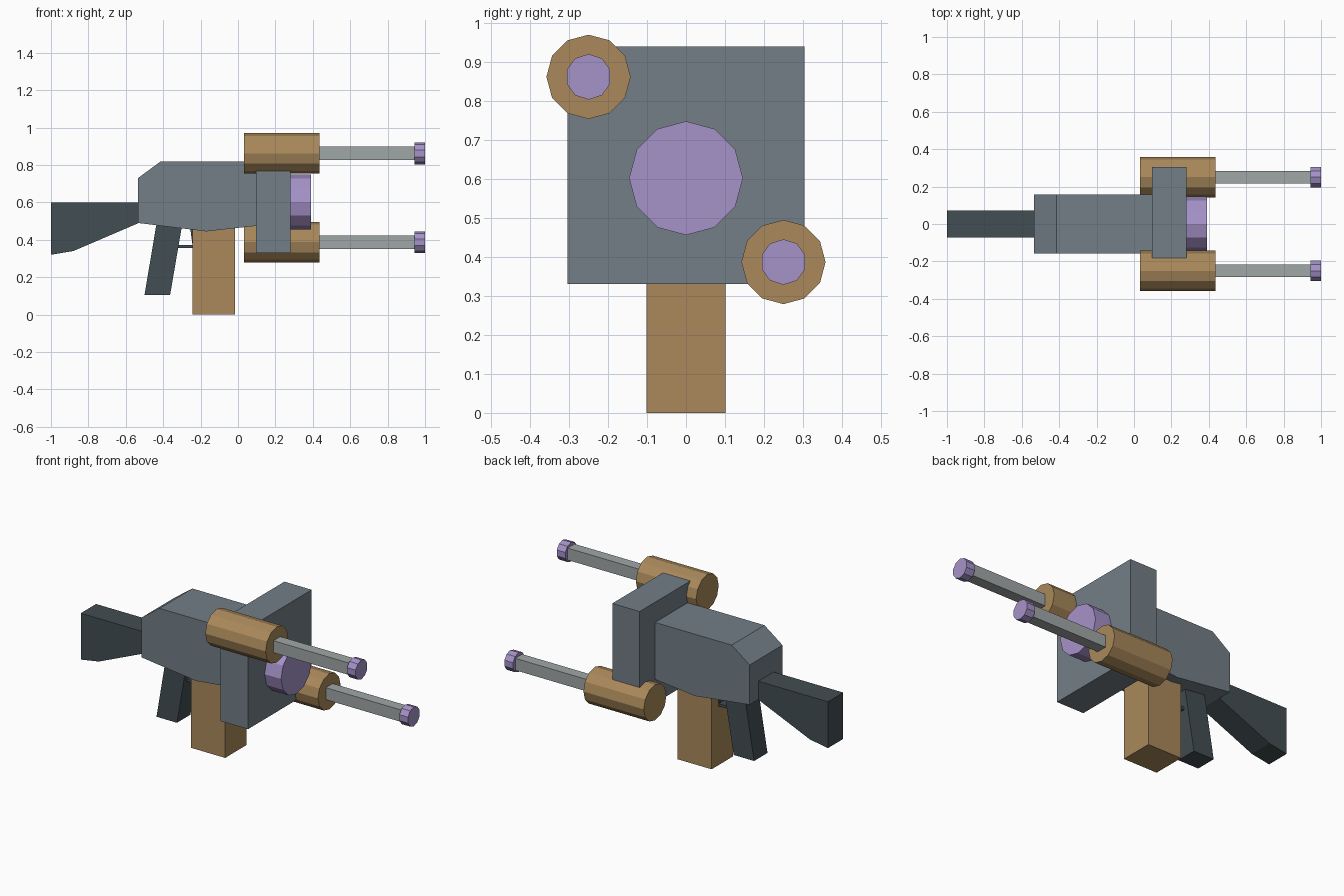
import bpy, bmesh
from math import pi
from mathutils import Matrix

if "Cube" in bpy.data.objects:
    bpy.data.objects.remove(bpy.data.objects["Cube"])


def material(name, rgb):
    m = bpy.data.materials.new(name)
    m.diffuse_color = (*rgb, 1)
    m.use_nodes = True
    m.node_tree.nodes["Principled BSDF"].inputs["Base Color"].default_value = m.diffuse_color
    return m


STEEL = material("steel", (0.17, 0.21, 0.24))
DARK = material("dark", (0.055, 0.075, 0.085))
TAN = material("tan", (0.40, 0.25, 0.105))
LILAC = material("lilac", (0.38, 0.29, 0.58))
SILVER = material("silver", (0.35, 0.38, 0.38))


def finish(name, bm, mat):
    bmesh.ops.recalc_face_normals(bm, faces=bm.faces)
    me = bpy.data.meshes.new(name)
    bm.to_mesh(me)
    bm.free()
    me.materials.append(mat)
    bpy.context.collection.objects.link(bpy.data.objects.new(name, me))


def slab(name, profile, half_width, mat):
    """Side profile in x/z, extruded symmetrically across y."""
    bm = bmesh.new()
    face = bm.faces.new([bm.verts.new((x, -half_width, z)) for x, z in profile])
    new = bmesh.ops.extrude_face_region(bm, geom=[face])["geom"]
    verts = [v for v in new if isinstance(v, bmesh.types.BMVert)]
    bmesh.ops.translate(bm, verts=verts, vec=(0, 2 * half_width, 0))
    finish(name, bm, mat)


def box(name, x0, x1, y0, y1, z0, z1, mat):
    bm = bmesh.new()
    m = (Matrix.Translation(((x0 + x1) / 2, (y0 + y1) / 2, (z0 + z1) / 2))
         @ Matrix.Diagonal((x1 - x0, y1 - y0, z1 - z0, 1)))
    bmesh.ops.create_cube(bm, size=1, matrix=m)
    finish(name, bm, mat)


def tube(name, x0, x1, y, z, r, sides, mat):
    """Cylinder along x with a corner pointing straight up."""
    bm = bmesh.new()
    bmesh.ops.create_cone(bm, cap_ends=True, segments=sides, radius1=r, radius2=r, depth=x1 - x0)
    top = max(bm.verts, key=lambda v: v.co.x)
    spin = -abs(0) if abs(top.co.y) < 1e-4 else pi / 2
    m = (Matrix.Translation(((x0 + x1) / 2, y, z))
         @ Matrix.Rotation(pi / 2, 4, 'Y') @ Matrix.Rotation(spin, 4, 'Z'))
    bmesh.ops.transform(bm, matrix=m, verts=bm.verts)
    finish(name, bm, mat)


# receiver, stock, grip
slab("receiver", [(-0.535, 0.49), (-0.17, 0.445), (0.12, 0.477), (0.12, 0.818),
                  (-0.415, 0.818), (-0.535, 0.73)], 0.157, STEEL)
slab("stock", [(-1, 0.32), (-0.88, 0.34), (-0.53, 0.49), (-0.53, 0.60), (-1, 0.60)], 0.073, DARK)
slab("grip", [(-0.50, 0.105), (-0.363, 0.105), (-0.297, 0.49), (-0.435, 0.49)], 0.064, DARK)

# trigger guard: lower bar and short front strut
box("guard_bar", -0.33, -0.235, -0.035, 0.035, 0.356, 0.372, DARK)
slab("guard_strut", [(-0.242, 0.36), (-0.23, 0.36), (-0.24, 0.46), (-0.255, 0.46)], 0.035, DARK)

# magazine, front plate, central lens
box("magazine", -0.242, -0.015, -0.101, 0.101, 0, 0.47, TAN)
box("front_plate", 0.097, 0.28, -0.304, 0.304, 0.33, 0.94, STEEL)
tube("lens", 0.27, 0.39, 0, 0.602, 0.146, 12, LILAC)

# two diagonal barrels
for tag, y, z in (("upper", -0.25, 0.862), ("lower", 0.25, 0.387)):
    tube(f"{tag}_housing", 0.032, 0.435, y, z, 0.108, 12, TAN)
    box(f"{tag}_barrel", 0.42, 0.95, y - 0.033, y + 0.033, z - 0.036, z + 0.036, SILVER)
    tube(f"{tag}_muzzle", 0.943, 1.0, y, z, 0.0585, 10, LILAC)
